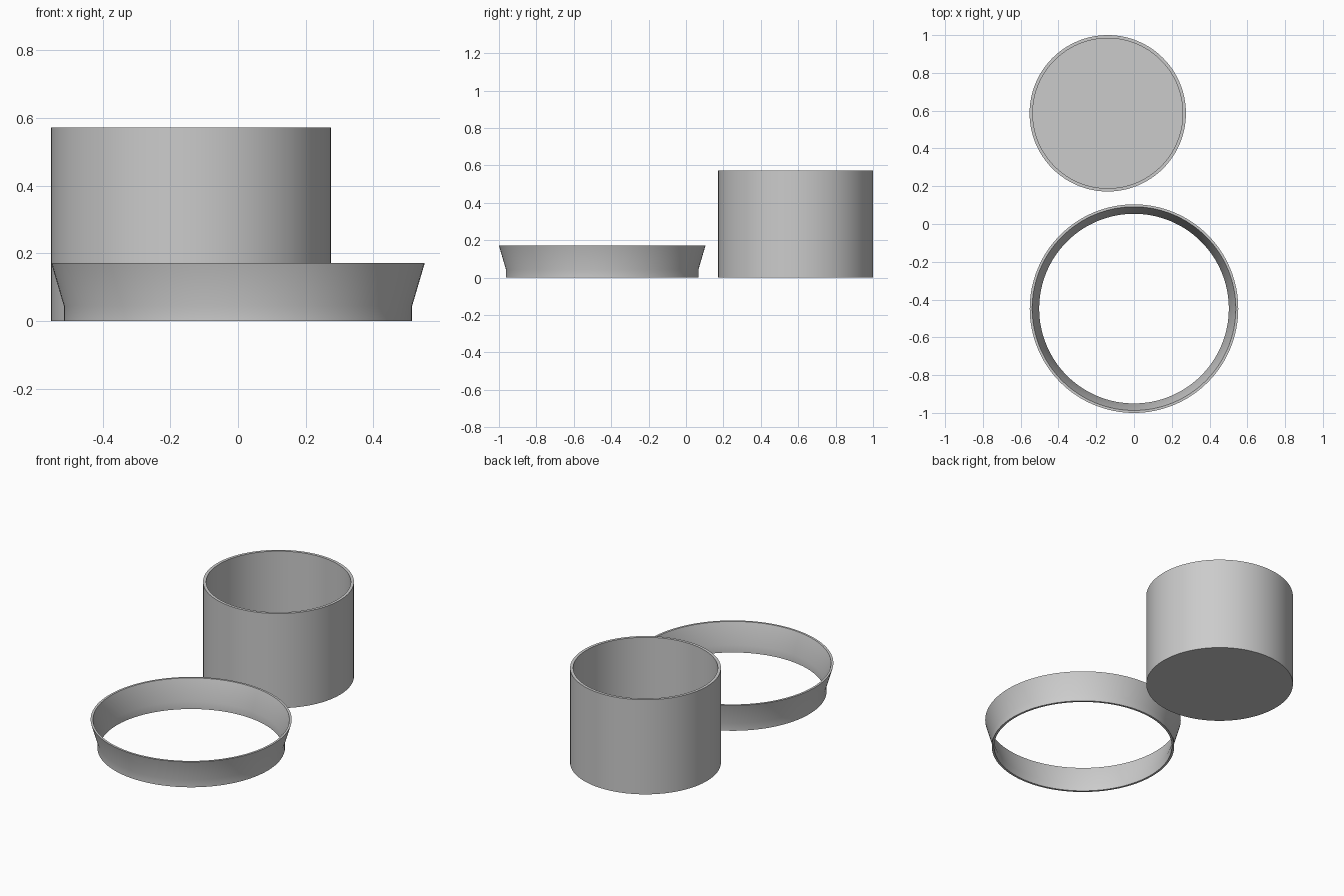
import bpy
import bmesh
import math

if "Cube" in bpy.data.objects:
    bpy.data.objects.remove(bpy.data.objects["Cube"], do_unlink=True)

SEGMENTS = 128

# One plain grey for both parts
grey = bpy.data.materials.new("plain_grey")
grey.use_nodes = True
colour = (0.6, 0.6, 0.6, 1)
grey.diffuse_color = colour
grey.node_tree.nodes["Principled BSDF"].inputs["Base Color"].default_value = colour


def lathe(name, profile, centre, closed):
    """Turn a (radius, z) profile about a vertical axis; open ends are capped flat."""
    bm = bmesh.new()
    rings = []
    for radius, z in profile:
        ring = []
        for i in range(SEGMENTS):
            a = math.tau * i / SEGMENTS
            ring.append(bm.verts.new((radius * math.cos(a), radius * math.sin(a), z)))
        rings.append(ring)
    pairs = list(zip(rings, rings[1:]))
    if closed:
        pairs.append((rings[-1], rings[0]))
    else:
        bm.faces.new(rings[0])
        bm.faces.new(rings[-1])
    for low, high in pairs:
        for i in range(SEGMENTS):
            j = (i + 1) % SEGMENTS
            bm.faces.new((low[i], low[j], high[j], high[i]))
    bmesh.ops.recalc_face_normals(bm, faces=bm.faces)
    mesh = bpy.data.meshes.new(name)
    bm.to_mesh(mesh)
    bm.free()
    mesh.materials.append(grey)
    obj = bpy.data.objects.new(name, mesh)
    obj.location = (*centre, 0)
    bpy.context.collection.objects.link(obj)
    bpy.ops.object.select_all(action="DESELECT")
    obj.select_set(True)
    bpy.context.view_layer.objects.active = obj
    bpy.ops.object.shade_smooth_by_angle(angle=math.radians(30))
    return obj


# Open cup with a thin wall and a flat floor
lathe("cup", [(0.414, 0), (0.414, 0.573), (0.397, 0.573), (0.397, 0.017)],
      (-0.139, 0.586), closed=False)

# Bottomless ring: short straight foot, then a flared wall
lathe("flared_ring",
      [(0.515, 0), (0.515, 0.045), (0.552, 0.171),
       (0.539, 0.171), (0.502, 0.045), (0.502, 0)],
      (0, -0.448), closed=True)
